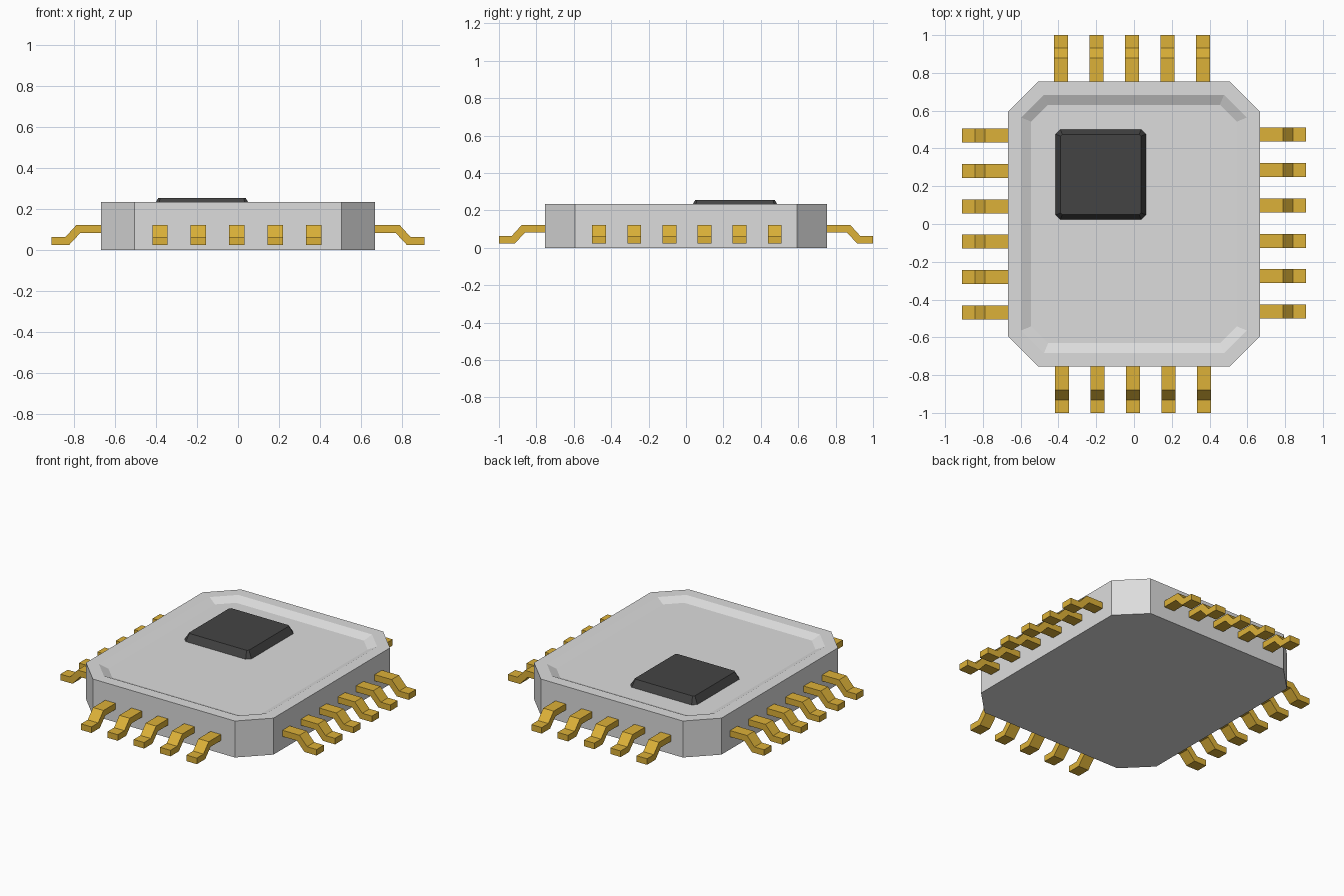
import bpy, bmesh, math
from mathutils import Matrix

if "Cube" in bpy.data.objects:
    bpy.data.objects.remove(bpy.data.objects["Cube"])


def material(name, rgb):
    m = bpy.data.materials.new(name)
    m.diffuse_color = (*rgb, 1)
    m.use_nodes = True
    m.node_tree.nodes["Principled BSDF"].inputs["Base Color"].default_value = m.diffuse_color
    return m


GREY = material("light grey ceramic", (0.72, 0.72, 0.72))
GOLD = material("gold", (0.72, 0.44, 0.04))
BLACK = material("dark die", (0.057, 0.057, 0.057))


def finish(bm, name, mat):
    bmesh.ops.recalc_face_normals(bm, faces=bm.faces)
    me = bpy.data.meshes.new(name)
    bm.to_mesh(me)
    bm.free()
    me.materials.append(mat)
    ob = bpy.data.objects.new(name, me)
    bpy.context.collection.objects.link(ob)
    return ob


def octagon_loft(name, mat, centre, hx, hy, c, levels):
    """Chamfered rectangle lofted through (inset, z) levels and capped."""
    bm = bmesh.new()
    rings = []
    for inset, z in levels:
        x, y, k = hx - inset, hy - inset, c - inset * (2 - math.sqrt(2))
        pts = [(x, y - k), (x - k, y), (k - x, y), (-x, y - k),
               (-x, k - y), (k - x, -y), (x - k, -y), (x, k - y)]
        rings.append([bm.verts.new((centre[0] + px, centre[1] + py, z)) for px, py in pts])
    for a, b in zip(rings, rings[1:]):
        for i in range(8):
            j = (i + 1) % 8
            bm.faces.new((a[i], a[j], b[j], b[i]))
    bm.faces.new(rings[0][::-1])
    bm.faces.new(rings[-1])
    return finish(bm, name, mat)


# Package body with a shallow sloped recess in the top
octagon_loft("package_body", GREY, (0, 0), 0.668, 0.755, 0.162,
             [(0, 0), (0, 0.235), (0.071, 0.235), (0.124, 0.21)])

# Die sitting in the recess
octagon_loft("die", BLACK, (-0.176, 0.262), 0.239, 0.239, 0.025,
             [(0, 0.209), (0.026, 0.255)])

# Gull-wing lead: (distance from body side, z)
LEAD = [(-0.01, 0.122), (0.121, 0.122), (0.175, 0.063), (0.243, 0.063),
        (0.243, 0.024), (0.157, 0.024), (0.103, 0.082), (-0.01, 0.082)]
WIDTH, PITCH = 0.074, 0.1877


def lead_row(name, angle, edge, count, shift):
    bm = bmesh.new()
    for n in range(count):
        mid = (n - (count - 1) / 2) * PITCH + shift
        a = [bm.verts.new((edge + d, mid - WIDTH / 2, z)) for d, z in LEAD]
        b = [bm.verts.new((edge + d, mid + WIDTH / 2, z)) for d, z in LEAD]
        bm.faces.new(a)
        bm.faces.new(b[::-1])
        for i in range(len(LEAD)):
            j = (i + 1) % len(LEAD)
            bm.faces.new((a[i], a[j], b[j], b[i]))
    bm.transform(Matrix.Rotation(math.radians(angle), 4, 'Z'))
    return finish(bm, name, GOLD)


# Rows of leads on all four sides
lead_row("right_leads", 0, 0.668, 6, 0.005)
lead_row("back_leads", 90, 0.757, 5, 0.01)
lead_row("left_leads", 180, 0.668, 6, 0.0)
lead_row("front_leads", 270, 0.757, 5, -0.006)
